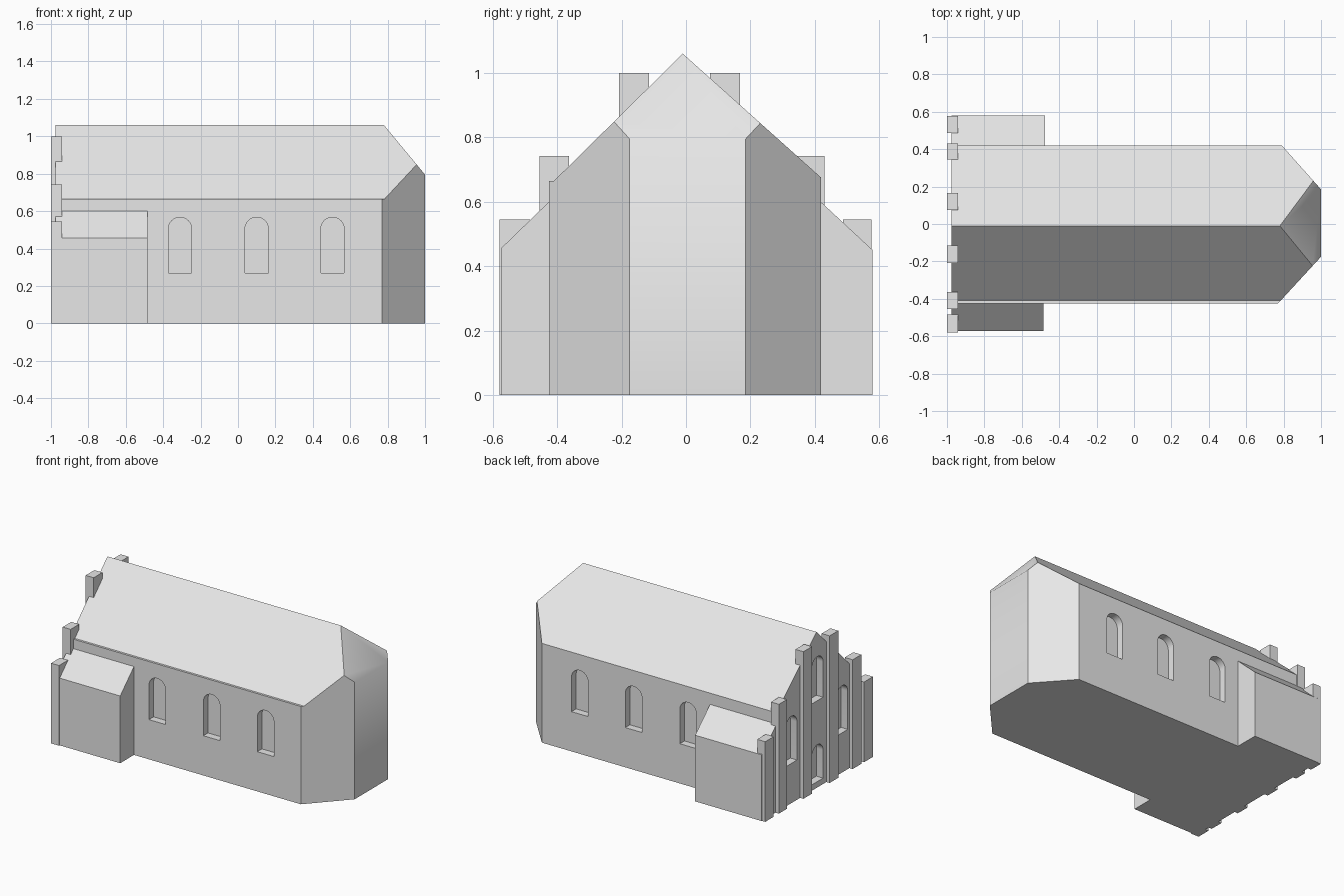
import bpy, bmesh, math
from mathutils import Vector

if "Cube" in bpy.data.objects:
    bpy.data.objects.remove(bpy.data.objects["Cube"])

stone = bpy.data.materials.new("light_grey_stone")
stone.diffuse_color = (0.8, 0.8, 0.8, 1)
stone.use_nodes = True
stone.node_tree.nodes["Principled BSDF"].inputs["Base Color"].default_value = stone.diffuse_color


def prism(bm, pts, move):
    """Add a closed prism from a list of 3D points swept along move."""
    face = bm.faces.new([bm.verts.new(p) for p in pts])
    ext = bmesh.ops.extrude_face_region(bm, geom=[face], use_keep_orig=True)
    verts = [v for v in ext["geom"] if isinstance(v, bmesh.types.BMVert)]
    bmesh.ops.translate(bm, verts=verts, vec=Vector(move))


def finish(bm, name):
    bmesh.ops.recalc_face_normals(bm, faces=bm.faces[:])
    me = bpy.data.meshes.new(name)
    bm.to_mesh(me)
    bm.free()
    me.materials.append(stone)
    ob = bpy.data.objects.new(name, me)
    bpy.context.collection.objects.link(ob)
    return ob


def arch(c, w, z0, z1, n=16):
    """Round-headed window outline as (u, z) pairs."""
    r = w / 2
    pts = [(c - r, z0), (c + r, z0)]
    for i in range(n + 1):
        a = math.pi * i / n
        pts.append((c + r * math.cos(a), z1 - r + r * math.sin(a)))
    return pts


# nave: gabled section swept along x, then trimmed to a polygonal apse
FACADE = -0.975
section = [(-0.425, 0), (0.42, 0), (0.42, 0.675), (-0.01, 1.06),
           (-0.41, 0.665), (-0.425, 0.665)]
bm = bmesh.new()
prism(bm, [(FACADE, y, z) for y, z in section], (1.0 - FACADE, 0, 0))
cuts = [((0.77, -0.425, 0), (0.25, -0.23, 0)),     # front diagonal wall
        ((0.79, 0.42, 0), (0.235, 0.21, 0)),       # back diagonal wall
        ((0.78, 0, 1.06), (0.265, 0, 0.22))]       # hip over the apse
for co, no in cuts:
    res = bmesh.ops.bisect_plane(
        bm, geom=bm.verts[:] + bm.edges[:] + bm.faces[:], dist=1e-5,
        plane_co=co, plane_no=Vector(no).normalized(), clear_outer=True)
    rim = [e for e in bm.edges if e.is_boundary]
    bmesh.ops.holes_fill(bm, edges=rim, sides=0)
nave = finish(bm, "nave")

# window and door recesses
D = 0.05
bm = bmesh.new()
for cx in (-0.31, 0.10, 0.505):
    outline = arch(cx, 0.125, 0.27, 0.567)
    prism(bm, [(x, -0.425 + D, z) for x, z in outline], (0, -0.15, 0))
    prism(bm, [(x, 0.42 - D, z) for x, z in outline], (0, 0.15, 0))
for cy, z0, z1 in ((0.26, 0.27, 0.59), (-0.285, 0.27, 0.59),
                   (-0.02, 0.59, 0.89), (-0.02, 0.04, 0.29)):
    prism(bm, [(FACADE + D, y, z) for y, z in arch(cy, 0.12, z0, z1)],
          (-0.15, 0, 0))
cutter = finish(bm, "recess_cutter")
cutter.hide_render = True

mod = nave.modifiers.new("recesses", "BOOLEAN")
mod.operation = 'DIFFERENCE'
mod.solver = 'EXACT'
mod.object = cutter
bpy.context.view_layer.objects.active = nave
nave.select_set(True)
bpy.ops.object.modifier_apply(modifier=mod.name)
bpy.data.objects.remove(cutter)
# smooth only the soft break between apse end wall and hip, and the arches
bpy.ops.object.shade_smooth_by_angle(angle=math.radians(40.8))

# lean-to side chapels
for name, yo, yi, zo, zi, x1 in (
        ("front_side_chapel", -0.573, -0.40, 0.457, 0.625, -0.485),
        ("back_side_chapel", 0.58, 0.40, 0.45, 0.617, -0.475)):
    bm = bmesh.new()
    prism(bm, [(FACADE, y, z) for y, z in
               ((yo, 0), (yi, 0), (yi, zi), (yo, zo))], (x1 - FACADE, 0, 0))
    finish(bm, name)

# stepped facade pillars
for i, (y0, y1, h) in enumerate((
        (-0.58, -0.485, 0.545), (-0.455, -0.363, 0.743), (-0.208, -0.115, 1.0),
        (0.075, 0.167, 1.0), (0.345, 0.43, 0.743), (0.487, 0.577, 0.545))):
    bm = bmesh.new()
    prism(bm, [(-1, y0, 0), (-0.94, y0, 0), (-0.94, y1, 0), (-1, y1, 0)],
          (0, 0, h))
    finish(bm, f"facade_pillar_{i + 1}")
